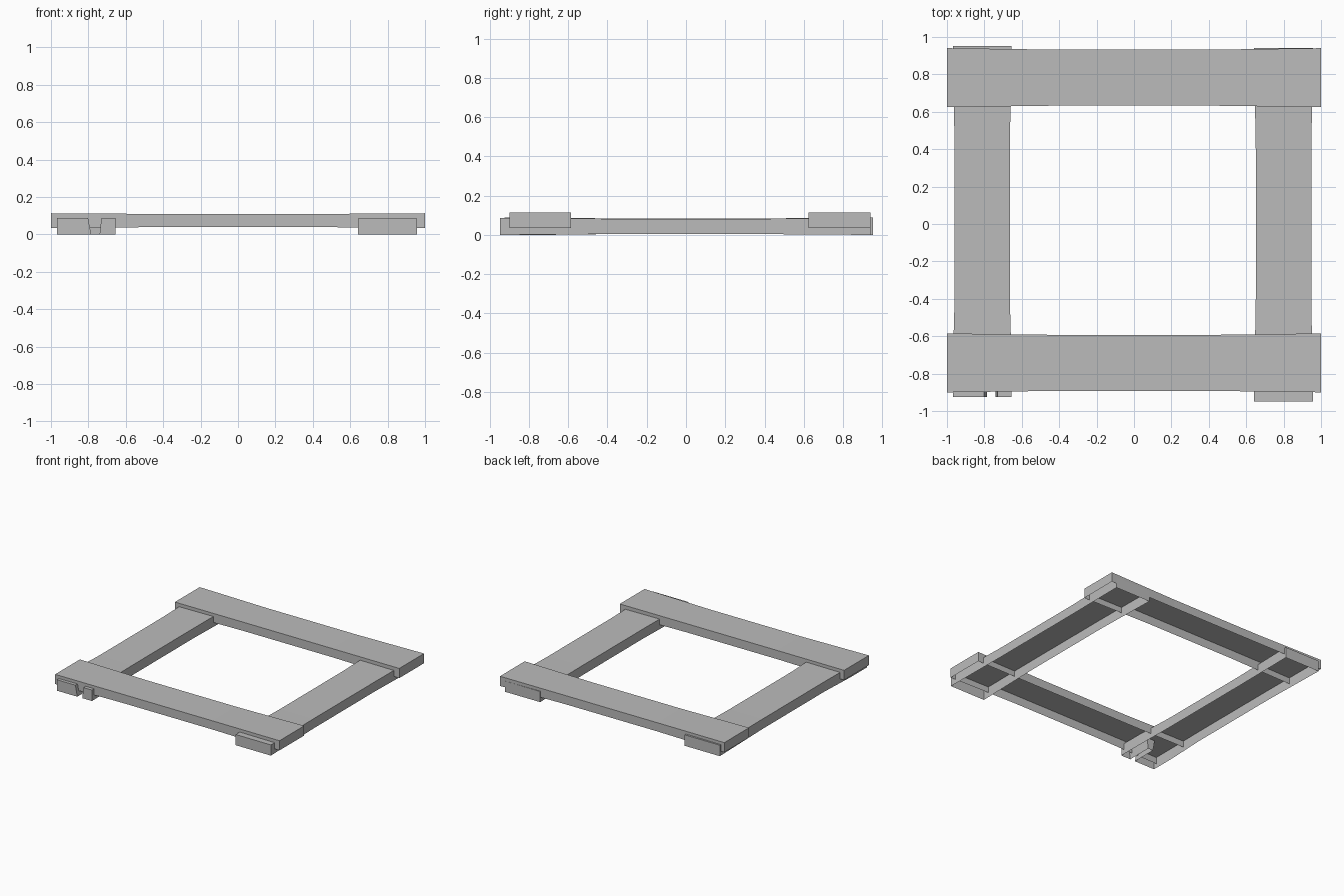
import bpy
import bmesh

cube = bpy.data.objects.get("Cube")
if cube:
    bpy.data.objects.remove(cube, do_unlink=True)

grey = bpy.data.materials.new("plain grey")
grey.use_nodes = True
colour = (0.5, 0.5, 0.5, 1)
grey.diffuse_color = colour
grey.node_tree.nodes["Principled BSDF"].inputs["Base Color"].default_value = colour


def add_channel(bm, axis, rings, cap_start=True, cap_end=True):
    """Open-bottomed beam; each ring is (position, low side, high side, z0, z1).
    A side is either one value or a (bottom, top) pair for a leaning wall."""
    loops = []
    for t, a, b, z0, z1 in rings:
        a = a if isinstance(a, tuple) else (a, a)
        b = b if isinstance(b, tuple) else (b, b)
        points = [(a[0], z0), (a[1], z1), (b[1], z1), (b[0], z0)]
        loops.append([bm.verts.new((t, s, z) if axis == "x" else (s, t, z))
                      for s, z in points])
    flip = axis == "y"

    def face(verts):
        bm.faces.new(verts[::-1] if flip else verts)

    for p, q in zip(loops, loops[1:]):
        for i in range(3):
            face([p[i], q[i], q[i + 1], p[i + 1]])
    if cap_start:
        face(loops[0])
    if cap_end:
        face(loops[-1][::-1])


def finish(name, bm):
    mesh = bpy.data.meshes.new(name)
    bm.to_mesh(mesh)
    bm.free()
    mesh.materials.append(grey)
    bpy.context.collection.objects.link(bpy.data.objects.new(name, mesh))


def waisted(start, end, low, high, z0, z1, slim):
    """Rings for a beam that is slightly slimmer along its middle."""
    mid = [(t, low + slim, high - slim, z0 + 0.004, z1 - 0.004) for t in (-0.4, 0.4)]
    return [(start, low, high, z0, z1), *mid, (end, low, high, z0, z1)]


# Upper beams, running across the frame
for name, low in (("front_beam", -0.9), ("back_beam", 0.625)):
    bm = bmesh.new()
    add_channel(bm, "x", waisted(-1, 1, low, low + 0.315, 0.035, 0.113, 0.008))
    finish(name, bm)

# Lower beam on the left
bm = bmesh.new()
add_channel(bm, "y", waisted(-0.948, 0.94, 0.642, 0.957, 0, 0.086, 0.009))
finish("left_beam", bm)

# Lower beam on the right, its front end split by a tapered slot
front, slot_end = -0.925, -0.72
outer, inner, top = -0.968, -0.655, 0.088
slot_a, slot_b = (-0.785, -0.802), (-0.74, -0.73)
bm = bmesh.new()
rings = waisted(slot_end, 0.952, outer, inner, 0, top, 0.009)
add_channel(bm, "y", rings, cap_start=False)
for a, b in ((outer, slot_a), (slot_b, inner)):
    add_channel(bm, "y", [(t, a, b, 0, top) for t in (front, slot_end)], cap_end=False)
# Wall closing the slot
bm.faces.new([bm.verts.new((x, slot_end, z)) for x, z in (
    (slot_a[0], 0), (slot_b[0], 0), (slot_b[1], top), (slot_a[1], top))])
finish("right_beam", bm)
